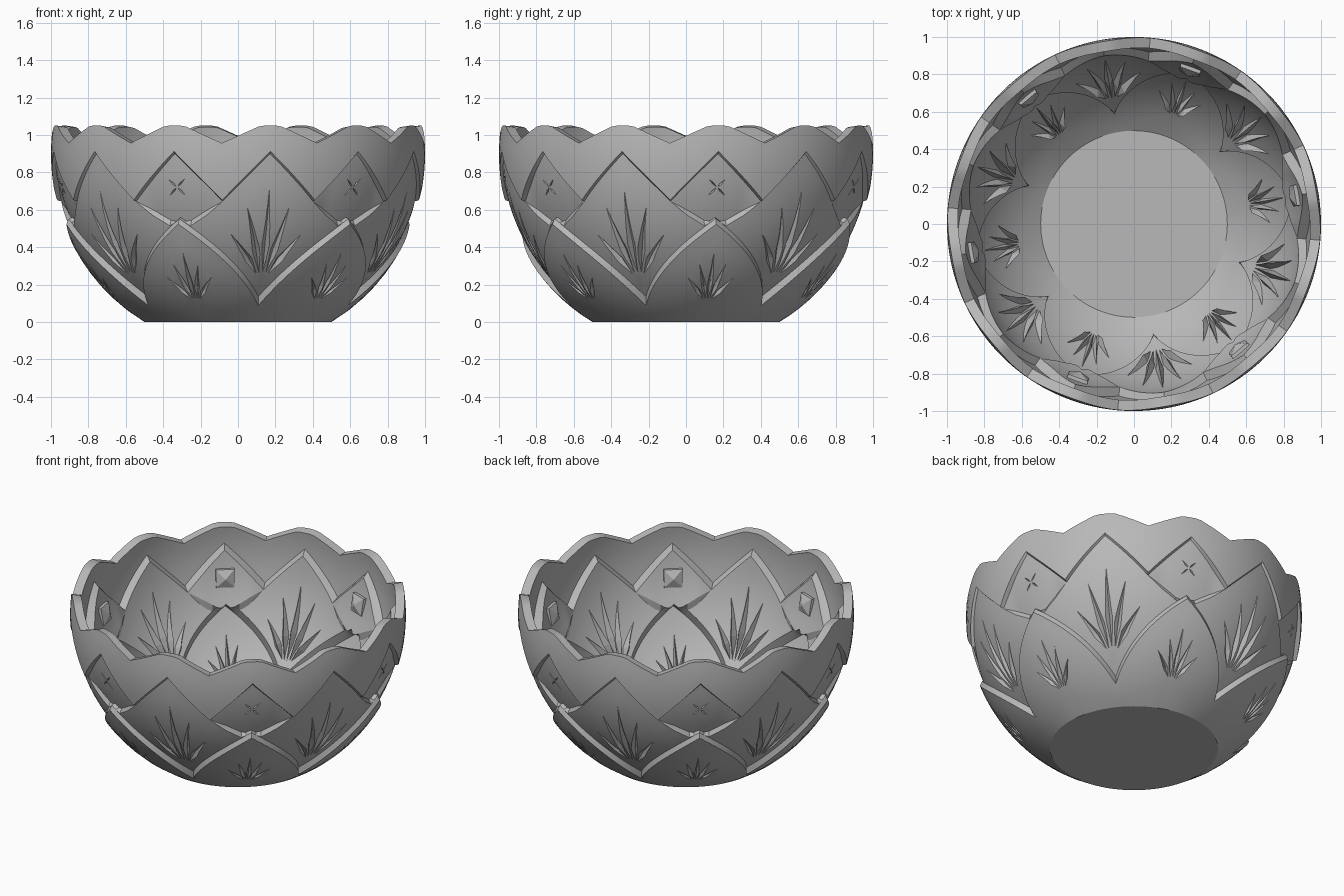
import bpy, bmesh, math
from mathutils import Vector

if "Cube" in bpy.data.objects:
    bpy.data.objects.remove(bpy.data.objects["Cube"], do_unlink=True)

grey = bpy.data.materials.new("cut_glass_grey")
grey.use_nodes = True
grey.diffuse_color = (0.48, 0.48, 0.48, 1)
grey.node_tree.nodes["Principled BSDF"].inputs["Base Color"].default_value = (0.48, 0.48, 0.48, 1)

SHOULDER, HALF_HEIGHT = 0.9, 1.039   # ellipse that gives the bowl its profile
WALL = 0.055
START, STEP = -80, 30                # first panel and half-sector, in degrees
COLUMNS = 16


def frame(deg, z):
    """Point, tangent and outward normal on the plain bowl profile."""
    a = math.radians(deg)
    r = math.sqrt(1 - ((z - SHOULDER) / HALF_HEIGHT) ** 2)
    radial = Vector((math.cos(a), math.sin(a), 0))
    tangent = Vector((-math.sin(a), math.cos(a), 0))
    normal = (radial * r + Vector((0, 0, (z - SHOULDER) / HALF_HEIGHT ** 2))).normalized()
    return radial * r + Vector((0, 0, z)), tangent, normal


def surface(deg, z, depth):
    point, _, normal = frame(deg, z)
    return point - normal * depth


# Panel outlines; u runs from a large panel's centre (0) to a small one's (1)
def big_bottom(u):
    return 0.11 + 0.435 * (u + 0.05 * math.sin(math.pi * u))


def big_top(u):
    edge = 0.9 - 0.52 * u if u <= 0.5 else 0.64 - 0.3 * (u - 0.5)
    return max(edge, big_bottom(u))


def rim(u):
    return 0.957 + 0.093 * min(1, abs(u - 0.5) / 0.4)


# Panels lean like petals: deep at the foot, nearly flush at the top
def plain_depth(z, inner):
    return WALL if inner else 0


def big_depth(z, inner):
    lean = 0.035 - 0.022 * (z - 0.11) / 0.79
    return WALL + 0.015 + lean * 1.3 if inner else lean


def small_depth(z, inner, ramp=1):
    return big_depth(z, inner) + ramp * 0.024 * (0.9 - z) / 0.37


def column(deg, u, inner):
    """One vertical run of points through all panels."""
    ramp = min(1, max(0, (u - 0.5) * 6))
    bevel = 0.045 if inner else 0.022
    shift = 0.03 if inner else 0      # inner steps are wide and sit further up
    low, mid = big_bottom(u), big_top(u)
    high = max(mid, big_top(1 - u))
    foot = min(low + shift, mid)
    bands = [(0.018 if inner else 0, low + shift - bevel, plain_depth, 6),
             (foot, max(foot, mid - bevel * ramp), big_depth, 8),
             (mid, high, lambda z, i: small_depth(z, i, ramp), 6),
             (high + (0.035 if inner else 0.012), rim(u), plain_depth, 5)]
    points = []
    for z0, z1, depth, n in bands:
        for i in range(n + 1):
            z = z0 + (z1 - z0) * i / n
            points.append(surface(deg, z, depth(z, inner)))
    return points


def finish(bm, name):
    bmesh.ops.remove_doubles(bm, verts=bm.verts, dist=1e-5)
    bmesh.ops.recalc_face_normals(bm, faces=bm.faces)
    mesh = bpy.data.meshes.new(name)
    bm.to_mesh(mesh)
    bm.free()
    mesh.materials.append(grey)
    obj = bpy.data.objects.new(name, mesh)
    bpy.context.collection.objects.link(obj)
    return obj


def add_rings(bm, rings):
    """Skin a list of closed rings and cap both ends."""
    rings = [[bm.verts.new(p) for p in ring] for ring in rings]
    n = len(rings[0])
    for a, b in zip(rings, rings[1:]):
        for i in range(n):
            j = (i + 1) % n
            bm.faces.new((a[i], a[j], b[j], b[i]))
    bm.faces.new(rings[0])
    bm.faces.new(rings[-1])


def add_blade(bm, start, end, width, height, depth, inner):
    """Pointed leaf with a diamond section that follows the bowl."""
    rings = []
    (deg0, z0), (deg1, z1) = start, end
    first = surface(deg0, z0, depth(z0, inner))
    along = (surface(deg1, z1, depth(z1, inner)) - first).normalized()
    for t in (0.0, 0.15, 0.35, 0.5, 0.65, 0.82, 1.0):
        swell = max(0.01, t / 0.35 if t < 0.35 else (1 - t) / 0.65)
        deg, z = deg0 + (deg1 - deg0) * t, z0 + (z1 - z0) * t
        normal = frame(deg, z)[2]
        c = surface(deg, z, depth(z, inner))
        side = along.cross(normal).normalized() * width * swell
        out = normal * height * swell
        rings.append([c + side, c + out, c - side, c - out])
    add_rings(bm, rings)


def add_fan(bm, deg, root, tips, width, height, depth, inner):
    for spread, top in tips:
        for sign in ((1, -1) if spread else (1,)):
            add_blade(bm, (deg + sign * spread * 0.2, root),
                      (deg + sign * spread, top), width, height, depth, inner)


def add_fans(bm, inner):
    lift = 0.045 if inner else 0.024
    for k in range(6):
        deg = START + 2 * STEP * k
        add_fan(bm, deg, 0.24, [(0, 0.70), (7, 0.61), (12.5, 0.46)],
                0.021, lift, big_depth, inner)
        add_fan(bm, deg + STEP, 0.12, [(0, 0.37), (5, 0.31), (9.5, 0.24)],
                0.014, lift, plain_depth, inner)


# Bowl shell, outside and inside, with scalloped rim
bm = bmesh.new()
loops = []
for k in range(12):
    for i in range(COLUMNS):
        f = i / COLUMNS
        u = 1 - f if k % 2 else f
        deg = START + STEP * (k + f)
        loops.append(column(deg, u, False) + column(deg, u, True)[::-1])
add_rings(bm, [[col[i] for col in loops] for i in range(len(loops[0]))])
bowl = finish(bm, "bowl")

# Cutters for the engraved leaf fans and small crosses outside
bm = bmesh.new()
add_fans(bm, False)
for k in range(6):
    deg = START + STEP + 2 * STEP * k
    for sx in (-1, 1):
        for sz in (-1, 1):
            add_blade(bm, (deg + 0.2 * sx, 0.715 + 0.003 * sz),
                      (deg + 2.8 * sx, 0.715 + 0.047 * sz), 0.005, 0.014, small_depth, False)
cutter = finish(bm, "engraving_cutter")
cutter.hide_render = True

bpy.ops.object.select_all(action='DESELECT')
bowl.select_set(True)
bpy.context.view_layer.objects.active = bowl
cut = bowl.modifiers.new("engraving", 'BOOLEAN')
cut.operation = 'DIFFERENCE'
cut.solver = 'EXACT'
cut.object = cutter
bpy.ops.object.modifier_apply(modifier=cut.name)
bpy.data.objects.remove(cutter, do_unlink=True)
bpy.ops.object.shade_smooth_by_angle(angle=math.radians(25))

# Raised leaf fans inside
bm = bmesh.new()
add_fans(bm, True)
finish(bm, "inner_leaf_fans")

# Square pyramid studs inside the small upper panels
bm = bmesh.new()
for k in range(6):
    p, tangent, normal = frame(START + STEP + 2 * STEP * k, 0.715)
    up = normal.cross(tangent)
    p = p - normal * small_depth(0.715, True)
    add_rings(bm, [[p - normal * lift + (tangent * x + up * y) * size
                    for x, y in ((-1, -1), (1, -1), (1, 1), (-1, 1))]
                   for size, lift in ((0.06, -0.02), (0.055, 0.015), (0.001, 0.04))])
finish(bm, "inner_studs")
